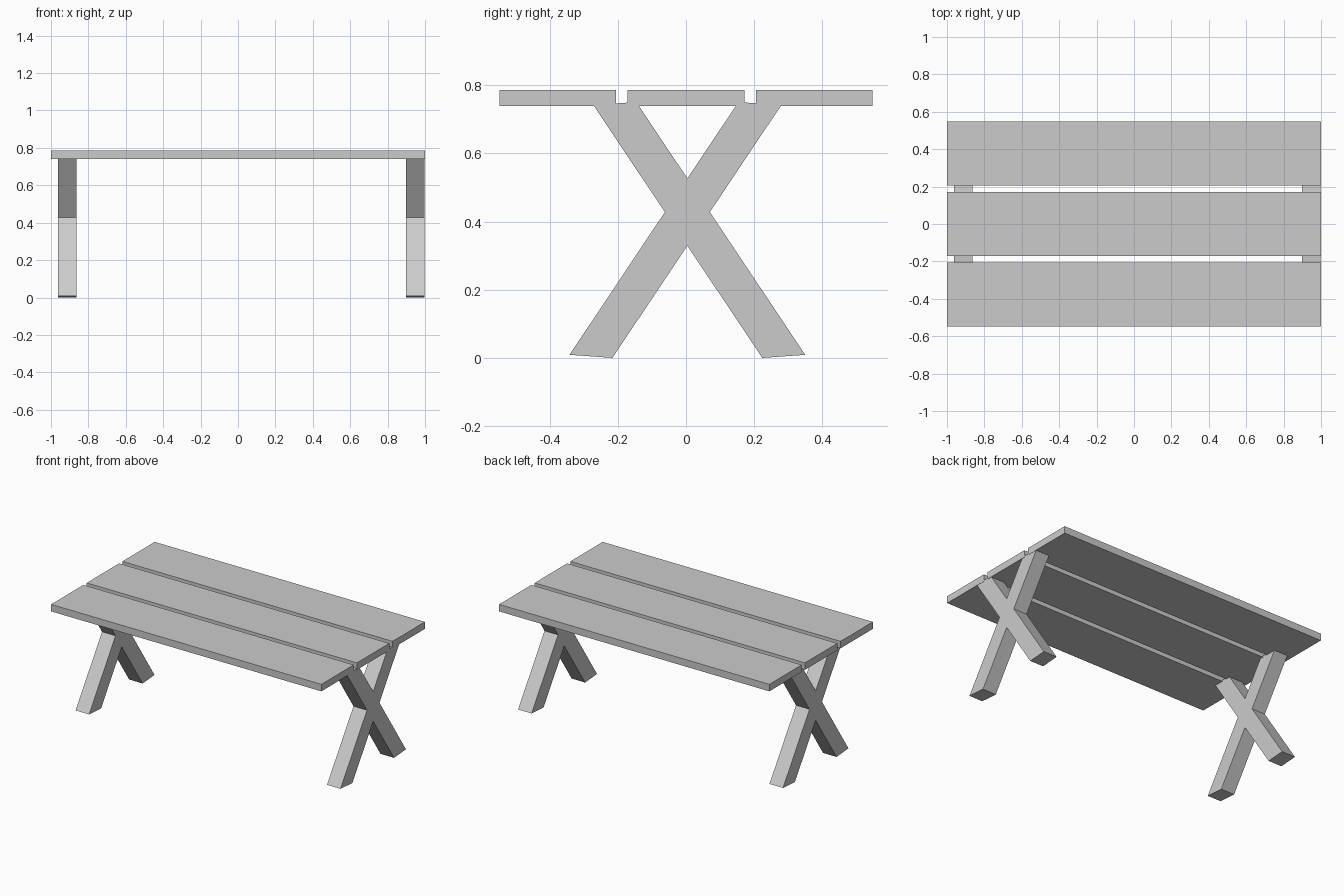
import bpy, bmesh
from mathutils import Vector

if "Cube" in bpy.data.objects:
    bpy.data.objects.remove(bpy.data.objects["Cube"])


def make_object(name, bm):
    bmesh.ops.recalc_face_normals(bm, faces=bm.faces)
    mesh = bpy.data.meshes.new(name)
    bm.to_mesh(mesh)
    bm.free()
    obj = bpy.data.objects.new(name, mesh)
    bpy.context.collection.objects.link(obj)
    return obj


def extrude_profile(name, points, x0, x1):
    """Extrude a (y, z) outline along x."""
    bm = bmesh.new()
    face = bm.faces.new([bm.verts.new((x0, y, z)) for y, z in points])
    result = bmesh.ops.extrude_face_region(bm, geom=[face], use_keep_orig=True)
    verts = [g for g in result["geom"] if isinstance(g, bmesh.types.BMVert)]
    bmesh.ops.translate(bm, verts=verts, vec=Vector((x1 - x0, 0, 0)))
    return make_object(name, bm)


# Table top: three planks with narrow gaps
for name, y0, y1 in (("front_plank", -0.547, -0.206),
                     ("middle_plank", -0.171, 0.171),
                     ("back_plank", 0.206, 0.547)):
    extrude_profile(name, [(y0, 0.74), (y1, 0.74), (y1, 0.787), (y0, 0.787)], -1.0, 1.0)

# Crossed legs: half outline from lower crotch to upper crotch, then mirrored
half = [(0, 0.329), (0.22, 0), (0.346, 0.009), (0.066, 0.428),
        (0.276, 0.742), (0.15, 0.751), (0, 0.527)]
outline = half + [(-y, z) for y, z in reversed(half[1:-1])]
outline = [(y + 0.004, z) for y, z in outline]
for name, x0 in (("left_cross_legs", -0.963), ("right_cross_legs", 0.898)):
    extrude_profile(name, outline, x0, x0 + 0.1)
